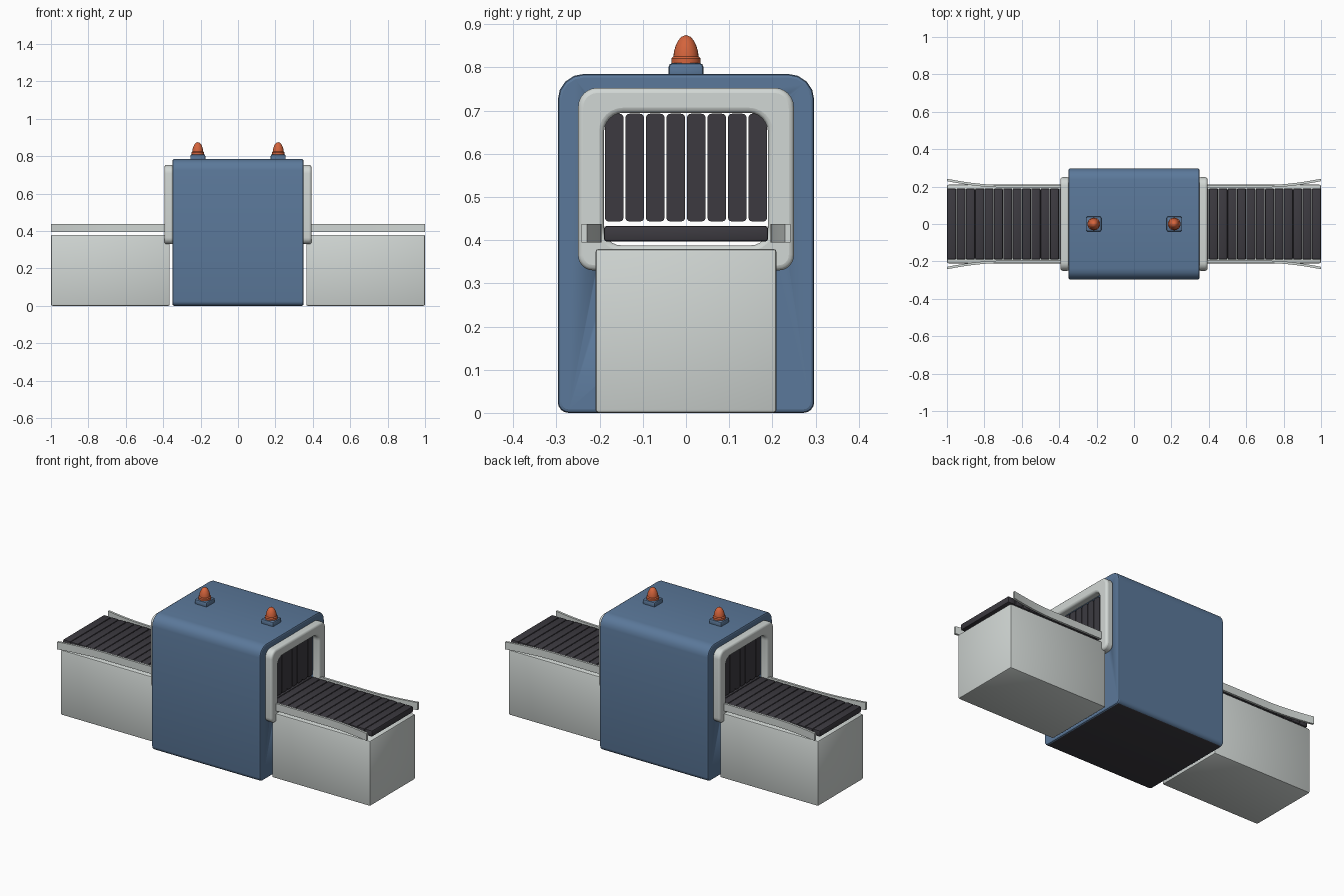
import bpy, bmesh, math

if "Cube" in bpy.data.objects:
    bpy.data.objects.remove(bpy.data.objects["Cube"])


def material(name, col):
    m = bpy.data.materials.new(name)
    m.diffuse_color = (*col, 1)
    m.use_nodes = True
    m.node_tree.nodes["Principled BSDF"].inputs["Base Color"].default_value = m.diffuse_color
    return m


BLUE = material("steel blue", (0.105, 0.19, 0.325))
GREY = material("light grey", (0.64, 0.68, 0.66))
DARK = material("dark rubber", (0.045, 0.042, 0.051))
ORANGE = material("beacon orange", (0.66, 0.127, 0.045))


def finish(bm, name, mat, angle=35):
    bmesh.ops.recalc_face_normals(bm, faces=bm.faces[:])
    me = bpy.data.meshes.new(name)
    bm.to_mesh(me)
    bm.free()
    ob = bpy.data.objects.new(name, me)
    bpy.context.collection.objects.link(ob)
    me.materials.append(mat)
    activate(ob)
    bpy.ops.object.shade_smooth_by_angle(angle=math.radians(angle))
    return ob


def activate(ob):
    bpy.ops.object.select_all(action='DESELECT')
    ob.select_set(True)
    bpy.context.view_layer.objects.active = ob


def rounded(y0, y1, z0, z1, rb, rt, seg):
    # rounded rectangle in the YZ plane, bottom radius rb and top radius rt
    pts = []
    corners = [(y1 - rb, z0 + rb, rb, 270), (y1 - rt, z1 - rt, rt, 0),
               (y0 + rt, z1 - rt, rt, 90), (y0 + rb, z0 + rb, rb, 180)]
    for cy, cz, r, a0 in corners:
        for i in range(seg + 1):
            a = math.radians(a0 + 90 * i / seg)
            pts.append((cy + r * math.cos(a), cz + r * math.sin(a)))
    return pts


def prism(name, pts, x0, x1, mat):
    bm = bmesh.new()
    f = bm.faces.new([bm.verts.new((x0, y, z)) for y, z in pts])
    r = bmesh.ops.extrude_face_region(bm, geom=[f])
    for v in r['geom']:
        if isinstance(v, bmesh.types.BMVert):
            v.co.x = x1
    return finish(bm, name, mat)


def bevel(ob, width, seg=2, limit=48):
    activate(ob)
    m = ob.modifiers.new("bevel", 'BEVEL')
    m.width, m.segments = width, seg
    m.limit_method, m.angle_limit = 'ANGLE', math.radians(limit)
    bpy.ops.object.modifier_apply(modifier=m.name)
    bpy.ops.object.shade_smooth_by_angle(angle=math.radians(40))


def tunnel_cut(ob):
    # through opening shared by cabinet and frames
    cutter = prism("tunnel_cutter", rounded(-0.19, 0.19, 0.388, 0.695, 0.04, 0.045, 6), -0.6, 0.6, BLUE)
    activate(ob)
    m = ob.modifiers.new("cut", 'BOOLEAN')
    m.object, m.operation, m.solver = cutter, 'DIFFERENCE', 'EXACT'
    bpy.ops.object.modifier_apply(modifier=m.name)
    bpy.data.objects.remove(cutter)


def add_box(bm, x0, x1, y0, y1, z0, z1, bev, seg=2):
    r = bmesh.ops.create_cube(bm, size=1)
    for v in r['verts']:
        v.co = ((x0 + x1) / 2 + v.co.x * (x1 - x0), (y0 + y1) / 2 + v.co.y * (y1 - y0),
                (z0 + z1) / 2 + v.co.z * (z1 - z0))
    edges = list({e for v in r['verts'] for e in v.link_edges})
    bmesh.ops.bevel(bm, geom=edges, offset=bev, segments=seg, profile=0.5, affect='EDGES')


# cabinet with dark underside
cabinet = prism("cabinet", rounded(-0.297, 0.297, 0, 0.785, 0.025, 0.06, 4), -0.35, 0.35, BLUE)
bevel(cabinet, 0.008)
tunnel_cut(cabinet)
cabinet.data.materials.append(DARK)
for p in cabinet.data.polygons:
    if p.normal.z < -0.95 and p.center.z < 0.005:
        p.material_index = 1

# conveyor slats running right through the tunnel
bm = bmesh.new()
N = 40
for i in range(N):
    x = -1 + 2 * i / N
    add_box(bm, x + 0.001, x + 0.049, -0.19, 0.19, 0.397, 0.433, 0.006)
finish(bm, "conveyor_belt", DARK)

for s, side in ((1, "right"), (-1, "left")):
    # tunnel frame
    frame = prism(side + "_tunnel_frame", rounded(-0.25, 0.25, 0.33, 0.753, 0.035, 0.045, 6),
                  s * 0.345, s * 0.393, GREY)
    tunnel_cut(frame)
    bevel(frame, 0.012, 3)

    # conveyor base
    bm = bmesh.new()
    add_box(bm, *sorted((s * 0.365, s * 1.0)), -0.21, 0.21, 0, 0.38, 0.008)
    finish(bm, side + "_conveyor_base", GREY)

    # curtain strips
    for i in range(8):
        y = -0.19 + 0.0475 * i
        prism(f"{side}_curtain_strip_{i + 1}",
              rounded(y + 0.002, y + 0.0455, 0.443, 0.693, 0.01, 0.01, 3),
              s * 0.34, s * 0.35, DARK)

    # guide rails flaring outward at the ends
    for t, where in ((1, "back"), (-1, "front")):
        bm = bmesh.new()
        prev = None
        xs = [0.36, 0.72] + [0.72 + 0.28 * k / 8 for k in range(1, 9)]
        for x in xs:
            y = 0.196 + 0.033 * (max(0, x - 0.72) / 0.28) ** 1.7
            ring = [bm.verts.new((s * x, t * (y + dy), z)) for dy, z in
                    ((0, 0.395), (0.013, 0.395), (0.013, 0.438), (0, 0.438))]
            if prev:
                for k in range(4):
                    bm.faces.new((prev[k], prev[(k + 1) % 4], ring[(k + 1) % 4], ring[k]))
            else:
                bm.faces.new(ring)
            prev = ring
        bm.faces.new(prev)
        finish(bm, f"{side}_{where}_guide_rail", GREY)

    # warning beacon: mount and lathed lamp
    cx = s * 0.215
    bm = bmesh.new()
    add_box(bm, cx - 0.04, cx + 0.04, -0.04, 0.04, 0.775, 0.81, 0.008)
    finish(bm, side + "_beacon_mount", BLUE)
    bm = bmesh.new()
    profile = [(0, 0.805), (0.034, 0.805), (0.034, 0.821), (0.031, 0.824), (0.029, 0.826),
               (0.028, 0.836), (0.0245, 0.849), (0.019, 0.861), (0.011, 0.871), (0, 0.875)]
    vs = [bm.verts.new((cx + r, 0, z)) for r, z in profile]
    es = [bm.edges.new(p) for p in zip(vs, vs[1:])]
    bmesh.ops.spin(bm, geom=vs + es, cent=(cx, 0, 0), axis=(0, 0, 1), angle=2 * math.pi, steps=24)
    bmesh.ops.remove_doubles(bm, verts=bm.verts[:], dist=0.0002)
    finish(bm, side + "_beacon_lamp", ORANGE)
